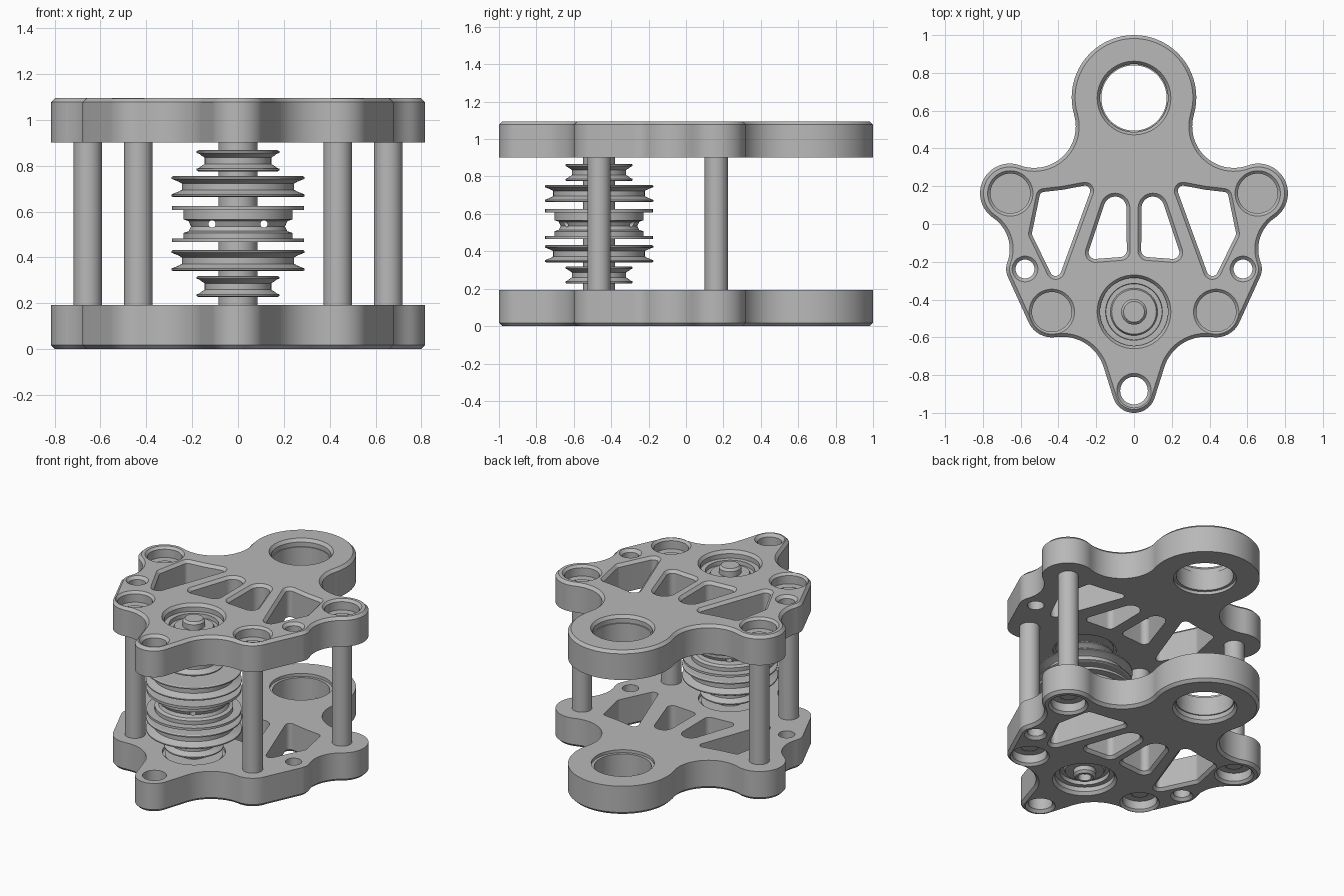
import bpy, bmesh
from math import atan2, cos, sin, pi, sqrt, ceil, tau
from mathutils import Vector

if "Cube" in bpy.data.objects:
    bpy.data.objects.remove(bpy.data.objects["Cube"])

THICK, HEIGHT, CHAMFER = 0.193, 1.095, 0.018
AXLE_Y = -0.465
RODS = [(0.655, 0.162), (0.435, -0.465)]

steel = bpy.data.materials.new("satin grey metal")
steel.use_nodes = True
grey = (0.48, 0.48, 0.48, 1)
steel.diffuse_color = grey
steel.node_tree.nodes["Principled BSDF"].inputs["Base Color"].default_value = grey


def finish(bm, name):
    bmesh.ops.recalc_face_normals(bm, faces=bm.faces)
    mesh = bpy.data.meshes.new(name)
    bm.to_mesh(mesh)
    bm.free()
    obj = bpy.data.objects.new(name, mesh)
    bpy.context.collection.objects.link(obj)
    mesh.materials.append(steel)
    bpy.ops.object.select_all(action="DESELECT")
    obj.select_set(True)
    bpy.context.view_layer.objects.active = obj
    bpy.ops.object.shade_smooth_by_angle(angle=0.5)
    return obj


def belt(circles, grow=0.0):
    """Counter-clockwise outline round circles; a negative radius is a hollow."""
    circles = [(Vector(c[:2]), c[2]) for c in circles]
    if len(circles) == 1:
        c, r = circles[0]
        return [c + (r + grow) * Vector((cos(tau * i / 64), sin(tau * i / 64))) for i in range(64)]
    angles = []
    for i, (c, r) in enumerate(circles):
        c2, r2 = circles[(i + 1) % len(circles)]
        d = c2 - c
        k = max(-1, min(1, (r - r2) / d.length))
        d.normalize()
        n = d * k + Vector((d.y, -d.x)) * sqrt(1 - k * k)
        angles.append(atan2(n.y, n.x))
    points = []
    for i, (c, r) in enumerate(circles):
        start = angles[i - 1]
        turn = (angles[i] - start) % tau
        if r < 0:
            turn -= tau
        steps = max(2, ceil(abs(turn) / 0.1))
        for s in range(steps + 1):
            a = start + turn * s / steps
            points.append(c + (r + grow) * Vector((cos(a), sin(a))))
    return points


def hollow(a, b, rho):
    """Hollow circle touching circles a and b, on the right of the way from a to b."""
    pa, pb = Vector(a[:2]), Vector(b[:2])
    ra, rb = a[2] + rho, b[2] + rho
    d = pb - pa
    t = (ra * ra - rb * rb + d.length_squared) / (2 * d.length)
    h = sqrt(max(0, ra * ra - t * t))
    d.normalize()
    p = pa + d * t + Vector((d.y, -d.x)) * h
    return (p.x, p.y, -rho)


def flip(circles):
    return [(-x, y, r) for x, y, r in reversed(circles)]


# Plate outline
tip, foot = (0, -0.885, 0.115), (0.435, AXLE_Y, 0.135)
corner, ear, ring = (0.577, -0.238, 0.1), (0.658, 0.163, 0.157), (0, 0.67, 0.33)
side = [(0.38, -0.827, -0.23), foot, corner, hollow(corner, ear, 0.2),
        ear, hollow(ear, ring, 0.22)]
outline = [tip] + side + [ring] + flip(side)

# Plate windows
inner_window = [(0.073, -0.14, 0.035), (0.205, -0.15, 0.035), (0.10, 0.085, 0.06)]
outer_window = [(0.415, -0.245, 0.03), (0.51, -0.05, 0.03), (0.475, 0.145, 0.025),
                (0.40, 0.34, -0.16), (0.26, 0.175, 0.028)]

# Wall steps as (depth from the outer face, outline growth)
edge = [(0, -CHAMFER), (CHAMFER, 0), (THICK, 0)]
cut = [(0, CHAMFER), (CHAMFER, 0), (THICK, 0)]
rod_seat = [(0, 0.06), (0.015, 0.045), (0.07, 0.045), (0.07, 0), (THICK, 0)]
lip = [(0, 0.022), (0.02, 0.007), (0.05, 0.007), (0.05, 0),
       (THICK - 0.02, 0), (THICK - 0.02, 0.018), (THICK, 0.018)]

walls = [(outline, edge), ([(0, 0.667, 0.173)], lip), ([(0, AXLE_Y, 0.173)], lip),
         ([(0, -0.882, 0.073)], cut)]
for window in (inner_window, outer_window, [(0.577, -0.238, 0.05)]):
    walls += [(window, cut), (flip(window), cut)]
for x, y in RODS:
    walls += [([(x, y, 0.06)], rod_seat), ([(-x, y, 0.06)], rod_seat)]


def plate(name, to_z):
    bm = bmesh.new()
    caps = ([], [])
    for circles, steps in walls:
        rings = []
        for depth, grow in steps:
            rings.append([bm.verts.new((p.x, p.y, to_z(depth))) for p in belt(circles, grow)])
        n = len(rings[0])
        for a, b in zip(rings, rings[1:]):
            for i in range(n):
                j = (i + 1) % n
                bm.faces.new((a[i], a[j], b[j], b[i]))
        for cap, loop in zip(caps, (rings[0], rings[-1])):
            cap.extend(bm.edges.get((loop[i], loop[(i + 1) % n])) for i in range(n))
    for cap in caps:
        bmesh.ops.triangle_fill(bm, edges=cap, use_beauty=True, normal=(0, 0, 1))
    bmesh.ops.remove_doubles(bm, verts=bm.verts, dist=0.00005)
    return finish(bm, name)


def lathe(name, profile, x, y, closed=False):
    bm = bmesh.new()
    pts = profile + profile[:1] if closed else profile
    verts = [bm.verts.new((r, 0, z)) for r, z in pts]
    edges = [bm.edges.new(e) for e in zip(verts, verts[1:])]
    bmesh.ops.spin(bm, geom=verts + edges, cent=(0, 0, 0), axis=(0, 0, 1),
                   angle=tau, steps=64, use_merge=False)
    bmesh.ops.remove_doubles(bm, verts=bm.verts, dist=0.0001)
    bmesh.ops.translate(bm, verts=bm.verts, vec=(x, y, 0))
    return finish(bm, name)


plate("bottom_plate", lambda d: d)
plate("top_plate", lambda d: HEIGHT - d)

# Spacer rods with stepped ends
for (x, y), place in zip(RODS, ("rear", "front")):
    for sign, hand in ((1, "left"), (-1, "right")):
        ends = [(0, 0.065), (0.05, 0.065), (0.05, 0.072), (0.062, 0.072)]
        lathe(f"{place}_{hand}_rod", ends + [(r, HEIGHT - z) for r, z in reversed(ends)],
              sign * x, y)

# Axle, with a socket in its lower end
lathe("axle", [(0, 0.06), (0.04, 0.06), (0.04, 0.015), (0.055, 0.015), (0.068, 0.03),
               (0.068, 0.1), (0.085, 0.1), (0.085, 0.995), (0.068, 0.995), (0.068, 1.07),
               (0.055, 1.085), (0, 1.085)], 0, AXLE_Y)

# Bearings in both plates
bearing = [(0.06, 0.06), (0.118, 0.06), (0.125, 0.075), (0.148, 0.075), (0.15, 0.05),
           (0.176, 0.05), (0.176, 0.18), (0.06, 0.18)]
lathe("bottom_bearing", bearing, 0, AXLE_Y, True)
lathe("top_bearing", [(r, HEIGHT - z) for r, z in bearing], 0, AXLE_Y, True)


# Grooved pulleys
def pulley(name, low, high, rim, groove):
    mid, rise = (low + high) / 2, (high - low) / 2
    half = [(0.08, 1), (rim - 0.008, 1), (rim, 0.9), (rim, 0.74), (rim - 0.012, 0.64),
            (groove + 0.012, 0.45), (groove, 0.3)]
    shape = half + [(r, -k) for r, k in reversed(half)]
    lathe(name, [(r, mid + k * rise) for r, k in shape], 0, AXLE_Y, True)


pulley("lowest_small_pulley", 0.227, 0.32, 0.18, 0.145)
pulley("lower_large_pulley", 0.34, 0.433, 0.29, 0.245)
pulley("upper_large_pulley", 0.663, 0.755, 0.29, 0.245)
pulley("highest_small_pulley", 0.775, 0.868, 0.18, 0.145)

# Central drum between thin flanges
drum = lathe("centre_drum", [(0.08, 0.467), (0.288, 0.467), (0.288, 0.482), (0.238, 0.482),
                             (0.238, 0.507), (0.215, 0.515), (0.205, 0.535), (0.215, 0.558),
                             (0.238, 0.566), (0.238, 0.608), (0.288, 0.608), (0.288, 0.625),
                             (0.08, 0.625)], 0, AXLE_Y, True)

# Cord holes through the drum
for sign in (-1, 1):
    bpy.ops.mesh.primitive_cylinder_add(vertices=16, radius=0.016, depth=0.8, rotation=(pi / 2, 0, 0),
                                        location=(sign * 0.113, AXLE_Y, 0.546))
    cutter = bpy.context.object
    cutter.name = "cord_hole_cutter"
    cutter.hide_render = True
    cutter.display_type = "WIRE"
    hole = drum.modifiers.new("cord_hole", "BOOLEAN")
    hole.operation, hole.object, hole.solver = "DIFFERENCE", cutter, "EXACT"
    bpy.context.view_layer.update()
    cutter.hide_set(True)
